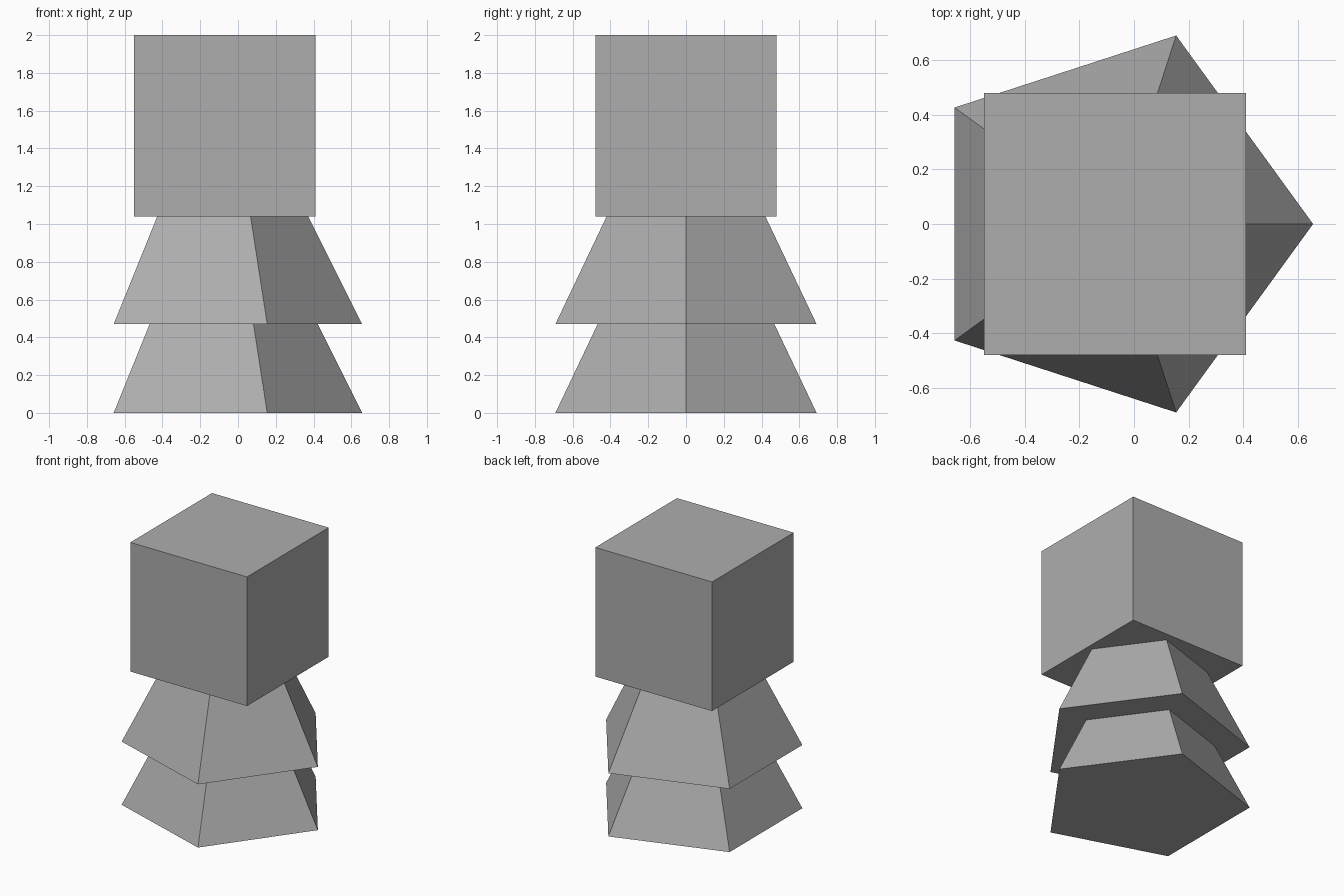
import bpy
import bmesh
from math import cos, sin, tau

# Remove the default cube if present
default = bpy.data.objects.get("Cube")
if default:
    bpy.data.objects.remove(default, do_unlink=True)

CENTRE_X = -0.07
GREY = (0.42, 0.42, 0.42, 1)

# Single mid grey material
grey = bpy.data.materials.new("mid grey")
grey.use_nodes = True
grey.diffuse_color = GREY
grey.node_tree.nodes["Principled BSDF"].inputs["Base Color"].default_value = GREY


def finish(bm, name, z):
    bmesh.ops.recalc_face_normals(bm, faces=bm.faces[:])
    mesh = bpy.data.meshes.new(name)
    bm.to_mesh(mesh)
    bm.free()
    mesh.materials.append(grey)
    obj = bpy.data.objects.new(name, mesh)
    obj.location = (CENTRE_X, 0, z)
    bpy.context.collection.objects.link(obj)


def pyramid(name, z, radius=0.727, height=1.454, sides=5):
    """Closed pyramid with one base corner pointing to +x."""
    bm = bmesh.new()
    ring = [bm.verts.new((radius * cos(tau * i / sides), radius * sin(tau * i / sides), 0))
            for i in range(sides)]
    apex = bm.verts.new((0, 0, height))
    bm.faces.new(ring)
    for i in range(sides):
        bm.faces.new((ring[i], ring[(i + 1) % sides], apex))
    finish(bm, name, z)


# Two stacked five-sided tiers, their tips running up inside the block
pyramid("lower_tier", 0)
pyramid("upper_tier", 0.47)

# Cube block on top
bm = bmesh.new()
bmesh.ops.create_cube(bm, size=0.96)
finish(bm, "top_block", 1.52)
